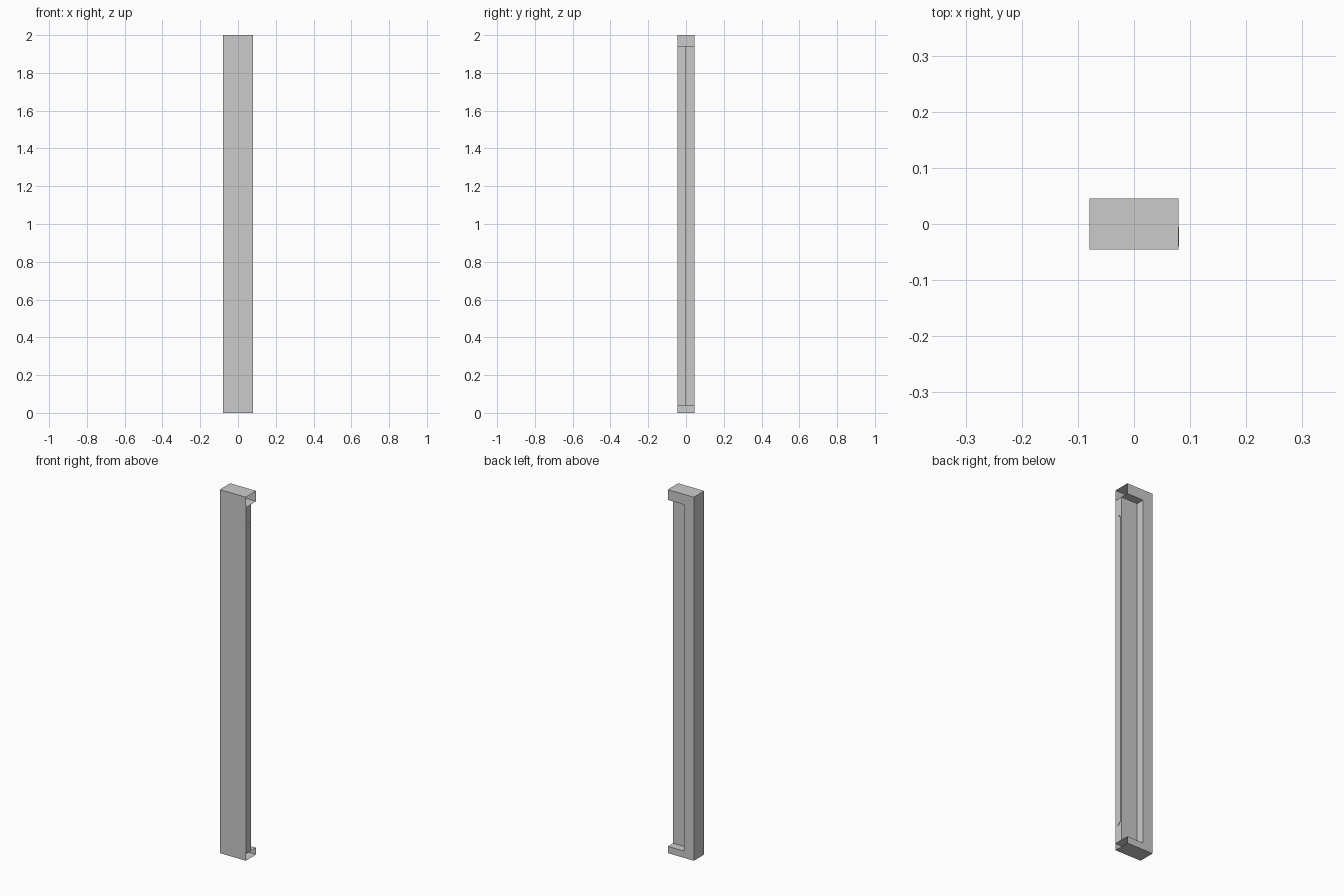
import bpy, bmesh

if "Cube" in bpy.data.objects:
    bpy.data.objects.remove(bpy.data.objects["Cube"])

X, Y, H = 0.079, 0.045, 2.0      # half width, half depth, height
XI, YI = -0.02, 0.0              # inner corner of the L-shaped section
Z0, Z1 = 0.037, 1.943            # shelf levels of the end caps


def make(name, rects):
    """Object made of axis-aligned rectangles: (axis, level, a0, a1, b0, b1)."""
    bm = bmesh.new()
    for axis, level, a0, a1, b0, b1 in rects:
        verts = []
        for a, b in ((a0, b0), (a1, b0), (a1, b1), (a0, b1)):
            co = [a, b]
            co.insert("xyz".index(axis), level)
            verts.append(bm.verts.new(co))
        bm.faces.new(verts)
    bmesh.ops.remove_doubles(bm, verts=bm.verts, dist=1e-5)
    bmesh.ops.recalc_face_normals(bm, faces=bm.faces)
    mesh = bpy.data.meshes.new(name)
    bm.to_mesh(mesh)
    bm.free()
    ob = bpy.data.objects.new(name, mesh)
    bpy.context.collection.objects.link(ob)
    return ob


def box(name, x0, x1, y0, y1, z0, z1):
    return make(name, [("x", x0, y0, y1, z0, z1), ("x", x1, y0, y1, z0, z1),
                       ("y", y0, x0, x1, z0, z1), ("y", y1, x0, x1, z0, z1),
                       ("z", z0, x0, x1, y0, y1), ("z", z1, x0, x1, y0, y1)])


# outer shell: front, left side, C-shaped back, top and bottom
make("outer_shell", [
    ("y", -Y, -X, XI, 0, Z0), ("y", -Y, XI, X, 0, Z0),
    ("y", -Y, -X, XI, Z0, Z1), ("y", -Y, XI, X, Z0, Z1),
    ("y", -Y, -X, XI, Z1, H), ("y", -Y, XI, X, Z1, H),
    ("x", -X, -Y, Y, 0, H),
    ("y", Y, -X, XI, 0, Z0), ("y", Y, XI, X, 0, Z0),
    ("y", Y, -X, XI, Z0, Z1),
    ("y", Y, -X, XI, Z1, H), ("y", Y, XI, X, Z1, H),
    ("z", 0, -X, X, -Y, Y), ("z", H, -X, X, -Y, Y),
])

# recessed rear corner and the narrow right edge of the front slab
make("recess_walls", [
    ("x", XI, YI, Y, Z0, Z1),
    ("y", YI, XI, X, Z0, Z1),
    ("x", X, -Y, YI, Z0, Z1),
])

# shelves closing the end caps, which stay open on the right
for name, z in (("lower_shelf", Z0), ("upper_shelf", Z1)):
    make(name, [("z", z, XI, X, -Y, Y)])

# seal strip along the right edge: two side rails and a longer middle rail
for name, y0, y1, z0, z1 in (("front_rail", -0.04, -0.031, 0.14, 1.84),
                             ("middle_rail", -0.031, -0.016, 0.13, 1.85),
                             ("rear_rail", -0.016, -0.005, 0.14, 1.84)):
    box(name, X - 0.002, X + 0.001, y0, y1, z0, z1)
